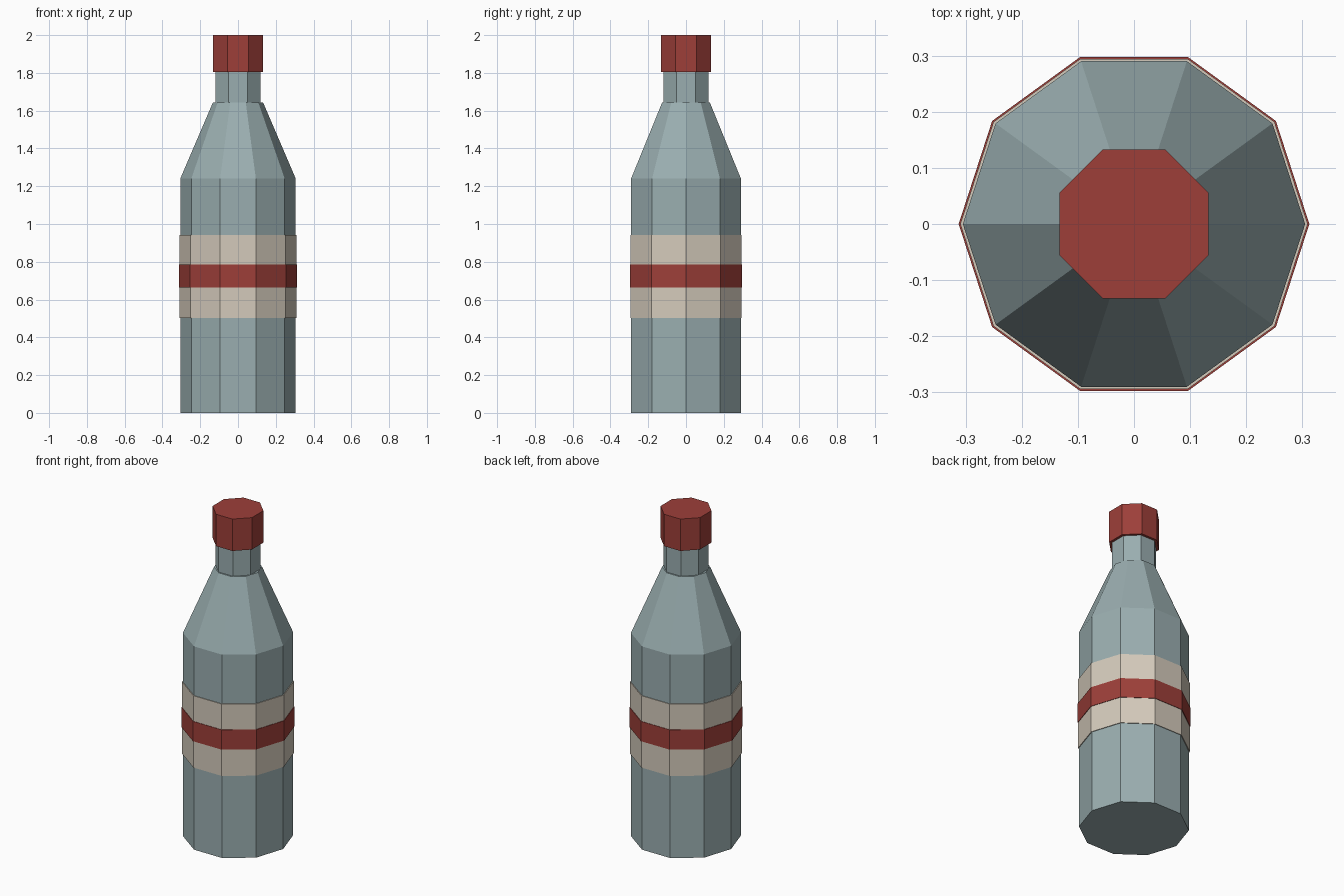
import bpy, bmesh, math

if "Cube" in bpy.data.objects:
    bpy.data.objects.remove(bpy.data.objects["Cube"])


def material(name, rgb):
    m = bpy.data.materials.new(name)
    lin = [((c / 255 + 0.055) / 1.055) ** 2.4 for c in rgb]
    m.diffuse_color = (*lin, 1)
    m.use_nodes = True
    m.node_tree.nodes["Principled BSDF"].inputs["Base Color"].default_value = m.diffuse_color
    return m


glass = material("grey_blue_glass", (154, 174, 176))
cream = material("cream_paper", (212, 202, 187))
red = material("dark_red", (157, 63, 57))


def lathe(name, profile, sides, mat, turn=0.0):
    """Closed flat-faced solid from (radius, height) pairs, bottom to top."""
    bm = bmesh.new()
    rings = []
    for r, z in profile:
        rings.append([bm.verts.new((r * math.cos(turn + math.tau * i / sides),
                                    r * math.sin(turn + math.tau * i / sides), z))
                      for i in range(sides)])
    for lo, hi in zip(rings, rings[1:]):
        for i in range(sides):
            j = (i + 1) % sides
            bm.faces.new((lo[i], lo[j], hi[j], hi[i]))
    bm.faces.new(rings[0][::-1])
    bm.faces.new(rings[-1])
    me = bpy.data.meshes.new(name)
    bm.to_mesh(me)
    bm.free()
    me.materials.append(mat)
    ob = bpy.data.objects.new(name, me)
    bpy.context.collection.objects.link(ob)
    return ob


EIGHTH = math.pi / 8
# ten-sided body with sloping shoulder
lathe("bottle_body", [(0.305, 0), (0.305, 1.242), (0.133, 1.643)], 10, glass)
# eight-sided neck and cap, flats facing front
lathe("neck", [(0.128, 1.62), (0.128, 1.83)], 8, glass, EIGHTH)
lathe("cap", [(0.144, 1.805), (0.144, 2.0)], 8, red, EIGHTH)
# wrapped label with a raised stripe
lathe("label", [(0.3095, 0.503), (0.3095, 0.942)], 10, cream)
lathe("label_stripe", [(0.3125, 0.665), (0.3125, 0.786)], 10, red)
